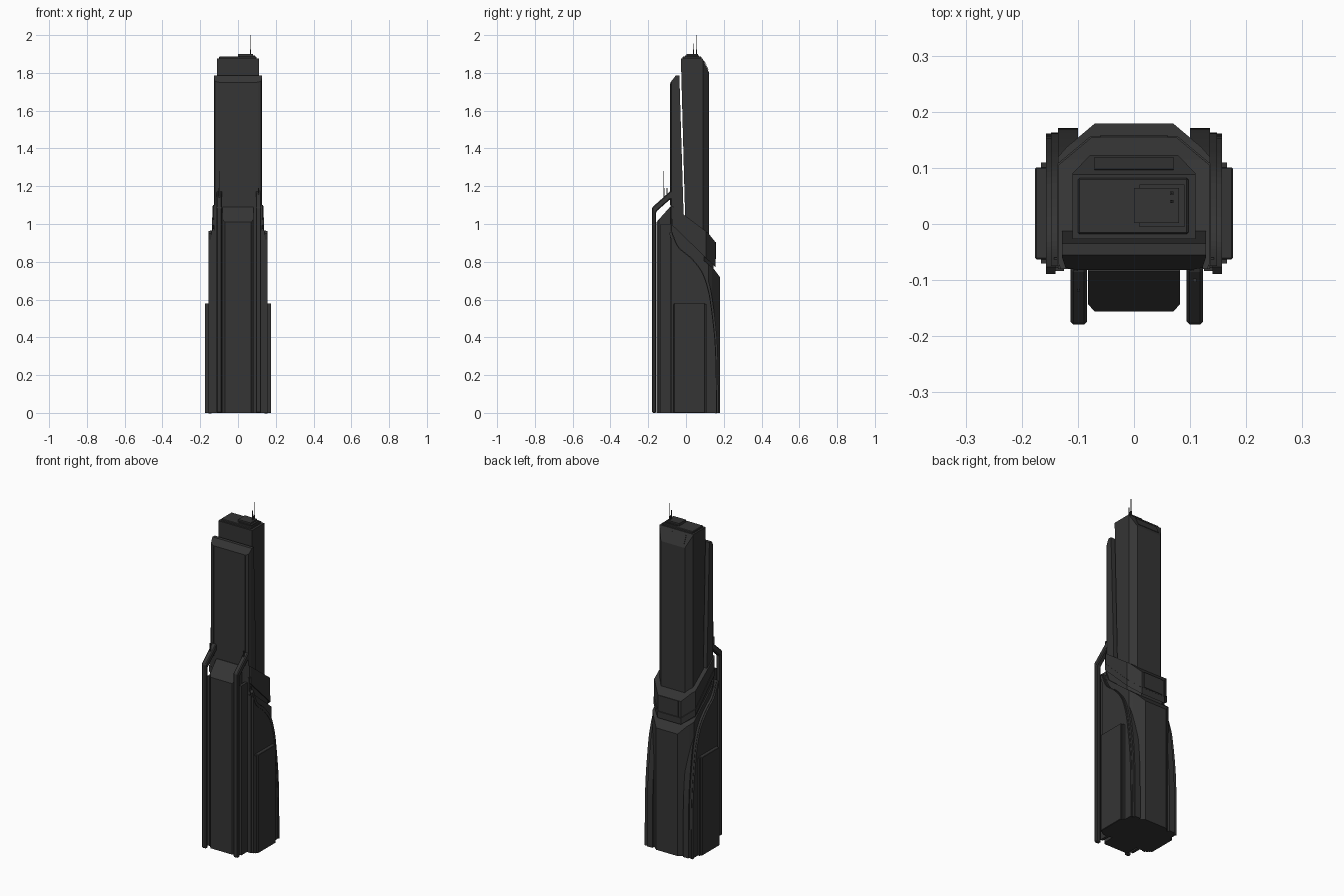
import bpy, bmesh
from mathutils import Vector

if "Cube" in bpy.data.objects:
    bpy.data.objects.remove(bpy.data.objects["Cube"])

mat = bpy.data.materials.new("dark_cladding")
mat.diffuse_color = (0.035, 0.035, 0.035, 1)
mat.use_nodes = True
mat.node_tree.nodes["Principled BSDF"].inputs["Base Color"].default_value = mat.diffuse_color


def extrude(name, pts, vec, cuts=(), bevel=0):
    """Extrude a planar outline along vec, then trim with planes through (y, z) pairs.
    Each plane removes the side to the left of the direction p -> q."""
    bm = bmesh.new()
    face = bm.faces.new([bm.verts.new(p) for p in pts])
    res = bmesh.ops.extrude_face_region(bm, geom=[face], use_keep_orig=True)
    bmesh.ops.translate(bm, vec=vec, verts=[v for v in res["geom"] if isinstance(v, bmesh.types.BMVert)])
    for p, q in cuts:
        no = Vector((0, p[1] - q[1], q[0] - p[0])).normalized()
        geom = bm.verts[:] + bm.edges[:] + bm.faces[:]
        bmesh.ops.bisect_plane(bm, geom=geom, plane_co=(0, *p), plane_no=no, clear_outer=True)
        bmesh.ops.holes_fill(bm, edges=[e for e in bm.edges if e.is_boundary])
    bmesh.ops.recalc_face_normals(bm, faces=bm.faces)
    mesh = bpy.data.meshes.new(name)
    bm.to_mesh(mesh)
    bm.free()
    mesh.materials.append(mat)
    ob = bpy.data.objects.new(name, mesh)
    bpy.context.collection.objects.link(ob)
    if bevel:
        mod = ob.modifiers.new("bevel", "BEVEL")
        mod.width = bevel
        mod.segments = 1
    return ob


def plan(name, half, z0, z1, cuts=(), bevel=0):
    """Vertical prism from the right half of a symmetric plan outline, front to back."""
    pts = [(x, y, z0) for x, y in half] + [(-x, y, z0) for x, y in reversed(half)]
    return extrude(name, pts, (0, 0, z1 - z0), cuts, bevel)


def side(name, prof, x0, x1, bevel=0):
    """Side profile in (y, z) extruded across x."""
    return extrude(name, [(x0, y, z) for y, z in prof], (x1 - x0, 0, 0), (), bevel)


def box(name, x0, x1, y0, y1, z0, z1, bevel=0):
    return side(name, [(y0, z0), (y1, z0), (y1, z1), (y0, z1)], x0, x1, bevel)


def smooth(pts, n=4):
    """Catmull-Rom refinement of a short path."""
    P = [Vector(p) for p in [pts[0]] + pts + [pts[-1]]]
    out = []
    for a, b, c, d in zip(P, P[1:], P[2:], P[3:]):
        for i in range(n):
            t = i / n
            out.append((2 * b + (c - a) * t + (2 * a - 5 * b + 4 * c - d) * t**2
                        + (3 * b - a - 3 * c + d) * t**3) / 2)
    return [tuple(p) for p in out] + [tuple(pts[-1])]


# Upper core with sloped rear roof edge
plan("upper_core", [(.11, -.03), (.11, .09), (.078, .123)], .8, 1.875,
     [((.088, 1.875), (.123, 1.80)), ((-.006, 1.09), (-.027, 1.875))])
# Recessed louvre on the sloped rear roof edge
side("rear_roof_panel", [(.096, 1.862), (.117, 1.817), (.119, 1.818), (.098, 1.863)], -.07, .07)

# Front slab with chamfered corners and sloped top
plan("front_slab", [(.1, -.082), (.122, -.078), (.128, -.06), (.128, 0)], .9, 1.785,
     [((-.082, 1.75), (-.055, 1.785)), ((-.035, 1.78), (-.014, 1.09))])
for s in (1, -1):
    box("slab_edge_rib", s * .1, s * .106, -.084, -.07, 1.1, 1.745)

# Roof parapet, plant room and masts
box("roof_parapet", -.1, .097, -.018, .082, 1.87, 1.886, .003)
box("roof_plant_room", 0, .08, .002, .064, 1.88, 1.901)
box("roof_plant_ledge", .01, .09, -.005, .07, 1.88, 1.892)
for y, z in ((.04, 1.955), (.055, 2.0)):
    box("roof_mast", .0655, .0685, y - .0015, y + .0015, 1.895, z)
    box("roof_mast_base", .064, .070, y - .003, y + .003, 1.895, 1.925)

# Sloping collar, recessed neck beneath it and lower body
slope = [((-.065, 1.18), (.115, .955)), ((.115, .955), (.155, .925))]
plan("collar", [(.13, -.08), (.135, -.07), (.135, .105), (.075, .155)], .7, 1.175,
     slope + [((.155, .80), (-.08, 1.03))])
plan("collar_lower_band", [(.137, -.075), (.137, .107), (.077, .157)], .6, 1.1,
     [((-.08, 1.04), (.155, .81)), ((.157, .77), (-.08, 1.0))])
plan("recessed_neck", [(.128, -.078), (.128, .095), (.07, .145)], .6, 1.1, slope)
plan("lower_body", [(.135, -.08), (.135, .12), (.12, .137), (.07, .179)], 0, .96,
     [((-.08, .95), (.145, .765)), ((.145, .765), (.179, .72))])
box("rear_collar_panel", -.06, .06, .14, .159, .815, .905)

# Curved side panels in stepped layers
curve = smooth([(-.075, .965), (-.055, .91), (-.03, .87), (.03, .82), (.085, .75),
                (.115, .67), (.133, .58), (.155, .39), (.162, .2), (.163, 0)])
layers = (("inner", .135, .008, .012), ("middle", .148, 0, 0), ("outer", .155, -.004, -.022))
for s in (1, -1):
    for label, x, dy, dz in layers:
        prof = [(-.078, 0)] + [(max(y + dy, -.078), z + dz if z > 0 else 0) for y, z in curve]
        side("side_panel_" + label, prof, s * .1, s * x)
    # Raised ribbon that follows the curve
    up = [(y - .002, z - .003) for y, z in curve]
    low = [(y - .014, z - .014) for y, z in curve[:-1]] + [(.149, 0)]
    side("curved_ribbon", up + low[::-1], s * .14, s * .157)

    # Side pods and the thinner plate behind them
    side("side_pod", [(-.063, 0), (.101, 0), (.101, .58), (-.063, .58)], s * .15, s * .176, .002)
    box("pod_back_plate", s * .14, s * .166, -.07, .11, 0, .575)
    box("front_corner_strip", s * .125, s * .143, -.084, -.06, 0, .93)

# Front bay with sloped cap
plan("front_bay", [(.07, -.156), (.082, -.143), (.082, -.06)], 0, 1.09,
     [((-.156, 1.01), (-.085, 1.09))])

# Free-standing front fins that lean back onto the tower
fin = [(-.179, 0), (-.158, 0), (-.158, 1.065), (-.085, 1.13), (-.06, 1.13), (-.06, 1.175),
       (-.082, 1.175), (-.179, 1.088)]
for x in (-.0985, .1085):
    side("front_fin", fin, x - .0145, x + .0145, .005)
    box("fin_backing_rib", x - .008, x + .008, -.135, -.07, 0, 1.0)

# Masts on the fins
for x, y, z in ((-.099, -.117, 1.28), (.108, -.1, 1.19)):
    box("fin_mast", x - .0015, x + .0015, y - .0015, y + .0015, 1.12, z)
    box("fin_mast_base", x - .003, x + .003, y - .003, y + .003, 1.12, 1.19)
